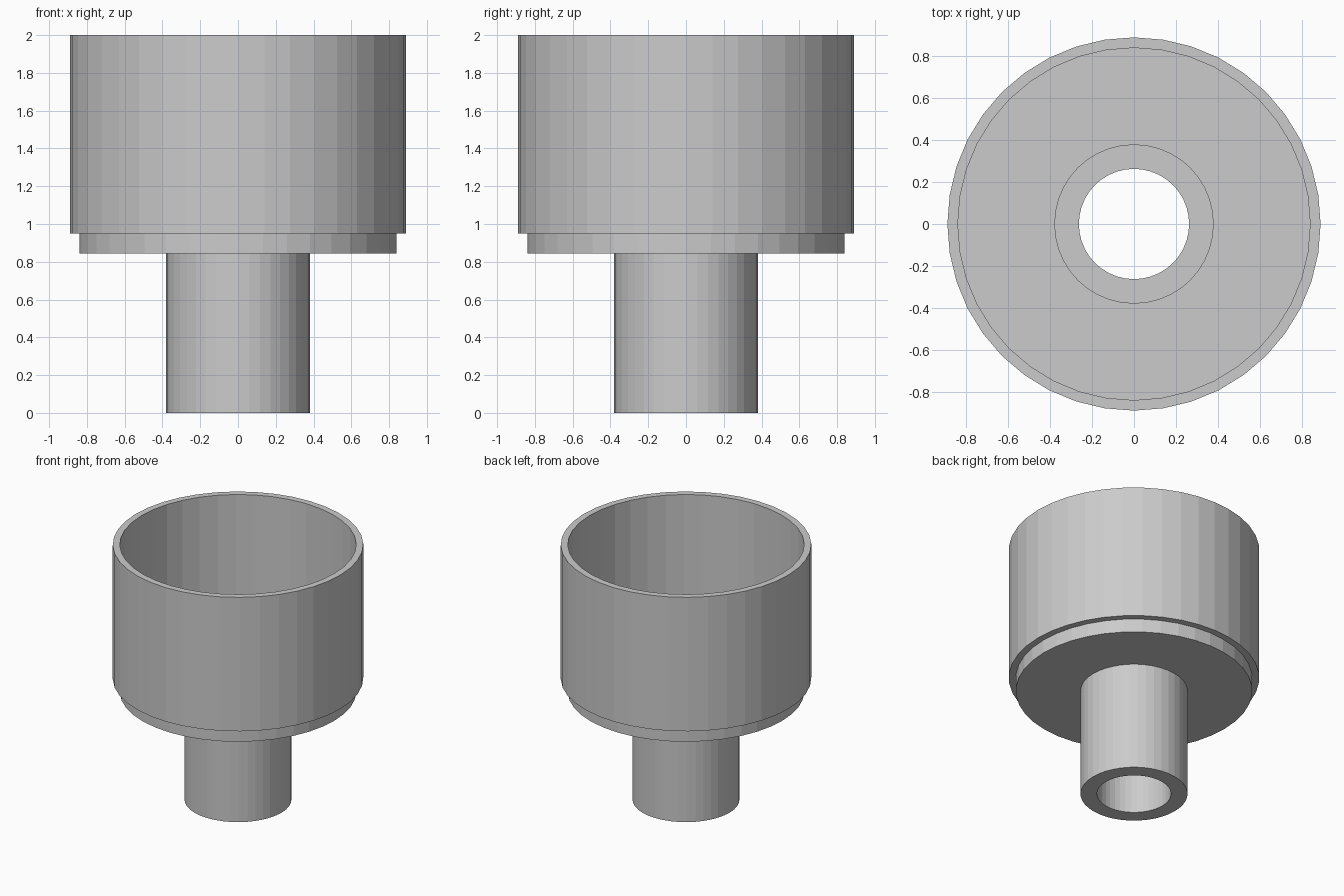
import bpy
import bmesh
from math import cos, sin, tau

cube = bpy.data.objects.get("Cube")
if cube:
    bpy.data.objects.remove(cube, do_unlink=True)

SIDES = 40

grey = bpy.data.materials.new("plain_grey")
grey.use_nodes = True
colour = (0.6, 0.6, 0.6, 1)
grey.diffuse_color = colour
grey.node_tree.nodes["Principled BSDF"].inputs["Base Color"].default_value = colour


def ring_part(name, inner, outer, bottom, top):
    """Hollow cylinder made by spinning a rectangular section round z."""
    bm = bmesh.new()
    section = [(inner, bottom), (outer, bottom), (outer, top), (inner, top)]
    loops = [[bm.verts.new((r * cos(tau * i / SIDES), r * sin(tau * i / SIDES), z))
              for i in range(SIDES)] for r, z in section]
    for k, loop in enumerate(loops):
        following = loops[(k + 1) % len(loops)]
        for i in range(SIDES):
            j = (i + 1) % SIDES
            bm.faces.new((loop[i], loop[j], following[j], following[i]))
    bmesh.ops.recalc_face_normals(bm, faces=bm.faces)
    mesh = bpy.data.meshes.new(name)
    bm.to_mesh(mesh)
    bm.free()
    mesh.materials.append(grey)
    obj = bpy.data.objects.new(name, mesh)
    bpy.context.collection.objects.link(obj)
    return obj


# Wide sleeve, the plate set into its lower end, and the open stem
ring_part("cup_sleeve", 0.84, 0.89, 0.95, 2.0)
ring_part("base_plate", 0.38, 0.84, 0.845, 1.05)
ring_part("stem_tube", 0.263, 0.38, 0.0, 1.06)
